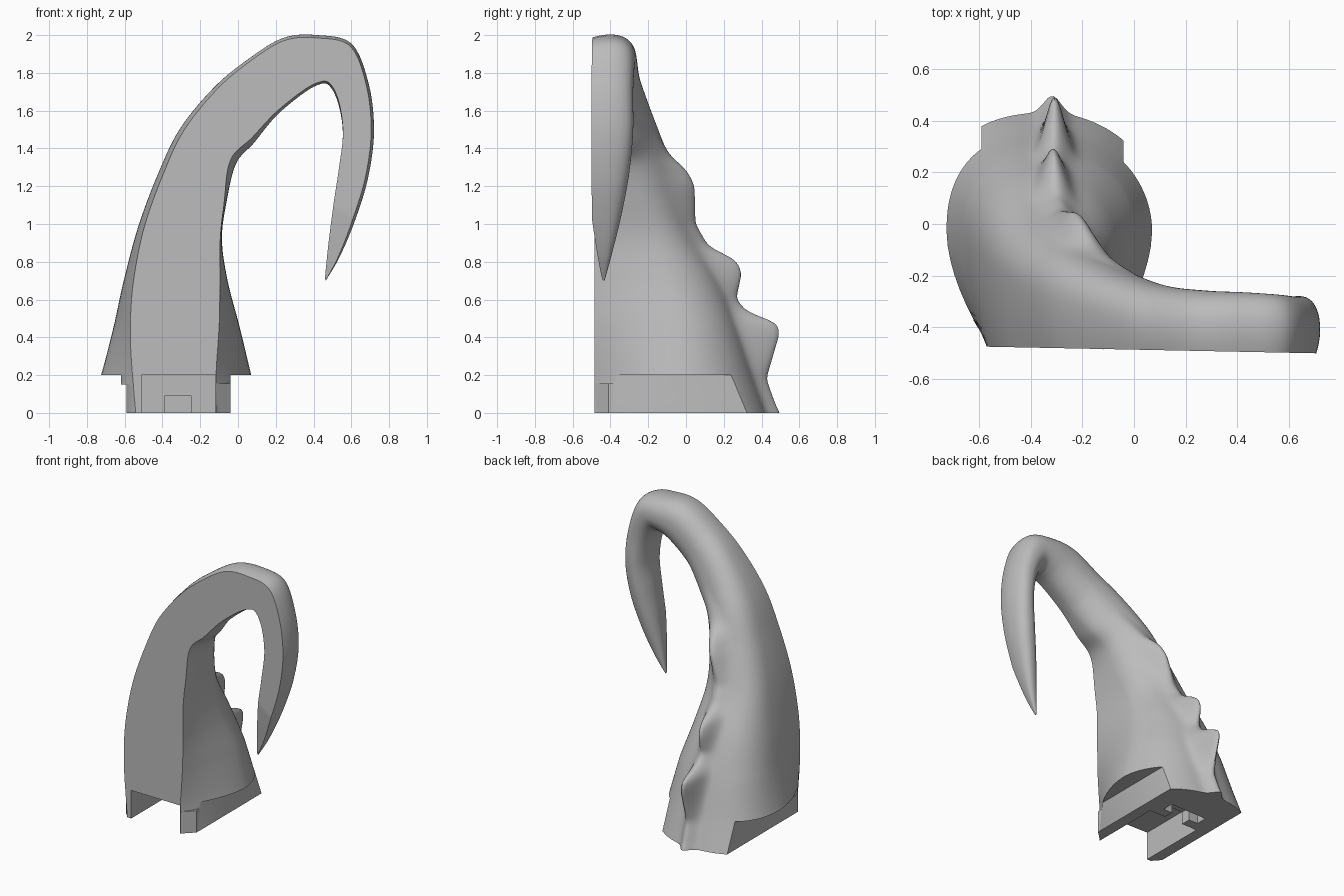
import bpy, bmesh, math

old = bpy.data.objects.get("Cube")
if old:
    bpy.data.objects.remove(old, do_unlink=True)

grey = bpy.data.materials.new("plain_grey")
grey.use_nodes = True
colour = (0.5, 0.5, 0.5, 1)
grey.diffuse_color = colour
grey.node_tree.nodes["Principled BSDF"].inputs["Base Color"].default_value = colour


def make_object(name, bm):
    bmesh.ops.recalc_face_normals(bm, faces=bm.faces)
    mesh = bpy.data.meshes.new(name)
    bm.to_mesh(mesh)
    bm.free()
    mesh.materials.append(grey)
    obj = bpy.data.objects.new(name, mesh)
    bpy.context.collection.objects.link(obj)
    return obj


def make_box(name, low, high):
    bm = bmesh.new()
    bmesh.ops.create_cube(bm, size=1)
    for v in bm.verts:
        for axis in range(3):
            v.co[axis] = low[axis] if v.co[axis] < 0 else high[axis]
    return make_object(name, bm)


def lookup(keys, value):
    """Linear interpolation through (position, result) pairs."""
    if value <= keys[0][0]:
        return keys[0][1]
    for (a, fa), (b, fb) in zip(keys, keys[1:]):
        if value <= b:
            return fa + (fb - fa) * (value - a) / (b - a)
    return keys[-1][1]


def soft_lookup(keys, value, reach):
    """Lookup averaged over a small neighbourhood, to round the corners."""
    return sum(lookup(keys, value + reach * k / 3) for k in range(-3, 4)) / 7


def spline(rows, t):
    """Catmull-Rom interpolation of whole rows."""
    last = len(rows) - 1
    i = min(int(t), last - 1)
    u = t - i
    p, q, r, s = (rows[max(0, min(last, i + k))] for k in (-1, 0, 1, 2))
    return [b + u / 2 * (c - a + u * (2 * a - 5 * b + 4 * c - d + u * (3 * (b - c) + d - a)))
            for a, b, c, d in zip(p, q, r, s)]


# Horn stations: outer x, outer z, inner x, inner z, back depth
stations = [
    (-.79, 0, .12, 0, .43), (-.725, .2, .07, .2, .36), (-.66, .45, .01, .45, .28),
    (-.605, .7, -.055, .7, .18), (-.53, .98, -.085, .92, .04),
    (-.43, 1.25, -.06, 1.12, -.05), (-.31, 1.5, -.01, 1.32, -.12),
    (-.13, 1.72, .085, 1.43, -.19), (.05, 1.87, .2, 1.57, -.24),
    (.24, 1.985, .33, 1.68, -.258), (.42, 2, .42, 1.735, -.264),
    (.6, 1.955, .48, 1.735, -.272), (.69, 1.75, .53, 1.64, -.28),
    (.72, 1.5, .555, 1.48, -.28), (.69, 1.25, .535, 1.3, -.3),
    (.62, 1.02, .505, 1.1, -.34), (.54, .83, .477, .88, -.39), (.465, .7, .46, .71, -.43)]
outer_inset = [(0, .26), (1, .165), (2, .085), (3, .05), (4, .03), (8, .015), (15, .015), (17, 0)]
inner_inset = [(0, .24), (1, .19), (2, .11), (3, .035), (4, .005), (5, .01), (6, .04),
               (8, .015), (11, .012), (13, 0)]
widest_y = [(0, -.02), (2, -.04), (5, -.25), (8, -.4), (15, -.42), (17, -.435)]
ridge_place = [(0, .52), (3, .53), (5, .53), (7, .55)]
ridge_fade = [(5.3, 1), (7, 0)]
ridge_width = [(0, .045), (3, .05), (5, .06)]
ridge_y = [(0, .5), (.03, .48), (.18, .425), (.42, .495), (.48, .48), (.53, .33), (.6, .265),
           (.74, .295), (.81, .265), (.88, .12), (1, .05), (1.2, .045), (1.3, 0),
           (1.37, -.08), (1.5, -.155), (1.6, -.21)]
BACK, SIDE, STEPS = 120, 8, 12

# Horn: D-shaped rings with a flat front and a scalloped ridge on the back
bm = bmesh.new()
rings = []
for n in range((len(stations) - 1) * STEPS + 1):
    t = n / STEPS
    ox, oz, ix, iz, back = spline(stations, t)
    width = math.hypot(ix - ox, iz - oz)
    mid = lookup(widest_y, t)
    tip = max(0, (t - 15) / 2)

    def place(s, y):
        return [ox + (ix - ox) * s, y, oz + (iz - oz) * s]

    def side(inset, v, outer):
        s = inset * (1 - v) ** 1.75 / width
        point = place(s if outer else 1 - s, 0)
        front = (-.486 - .02 * point[0]) * (1 - tip) - .44 * tip
        point[1] = front + (mid - front) * v
        return point

    edge = soft_lookup(outer_inset, t, .4)
    points = [side(edge, k / SIDE, True) for k in range(SIDE)]
    for k in range(BACK + 1):
        angle = math.pi * k / BACK
        # The outer half is a little squarer than the inner half
        power = .84 if k < BACK / 2 else 1
        across = math.copysign(abs(math.cos(angle)) ** power, math.cos(angle))
        s = (1 - across) / 2
        point = place(s, mid + (back - mid) * abs(math.sin(angle)) ** power)
        rise = max(0, soft_lookup(ridge_y, point[2], .025) - point[1]) * lookup(ridge_fade, t)
        offset = (s - lookup(ridge_place, t)) * width / lookup(ridge_width, t)
        point[1] += rise * math.exp(-offset * offset)
        points.append(point)
    edge = soft_lookup(inner_inset, t, .4)
    points += [side(edge, k / SIDE, False) for k in reversed(range(SIDE))]
    rings.append([bm.verts.new(p) for p in points])
for low, high in zip(rings, rings[1:]):
    for k in range(len(low)):
        j = (k + 1) % len(low)
        bm.faces.new((low[k], low[j], high[j], high[k]))
bm.faces.new(rings[0])
bm.faces.new(rings[-1])
horn = make_object("horn", bm)

# Base trimmed on both sides (leaving a small front lip), front channel, T-shaped slot
cuts = [((-1, -1, -.1), (-.62, 1, .2)), ((-.7, -1, -.1), (-.59, 1, .15)),
        ((-.7, -.3, -.1), (-.59, 1, .2)), ((-.04, -1, -.1), (1, 1, .2)),
        ((-.51, -1, -.1), (-.12, .02, .2)), ((-.39, -.05, -.1), (-.245, .1, .09)),
        ((-.46, .09, -.1), (-.175, .17, .09))]
bpy.context.view_layer.objects.active = horn
for low, high in cuts:
    cutter = make_box("cutter", low, high)
    cutter.hide_render = True
    mod = horn.modifiers.new("cut", "BOOLEAN")
    mod.operation = "DIFFERENCE"
    mod.solver = "EXACT"
    mod.object = cutter
    bpy.ops.object.modifier_apply(modifier=mod.name)
    bpy.data.objects.remove(cutter, do_unlink=True)

bpy.ops.object.select_all(action="DESELECT")
horn.select_set(True)
bpy.ops.object.shade_smooth_by_angle(angle=math.radians(42))

# Front end of the inner base rail, with its outside corner cut back
rail = make_box("inner_rail_end", (-.119, -.485, 0), (-.041, -.25, .155))
for v in rail.data.vertices:
    if v.co.x > -.08 and v.co.y < -.4:
        v.co.y = -.41
